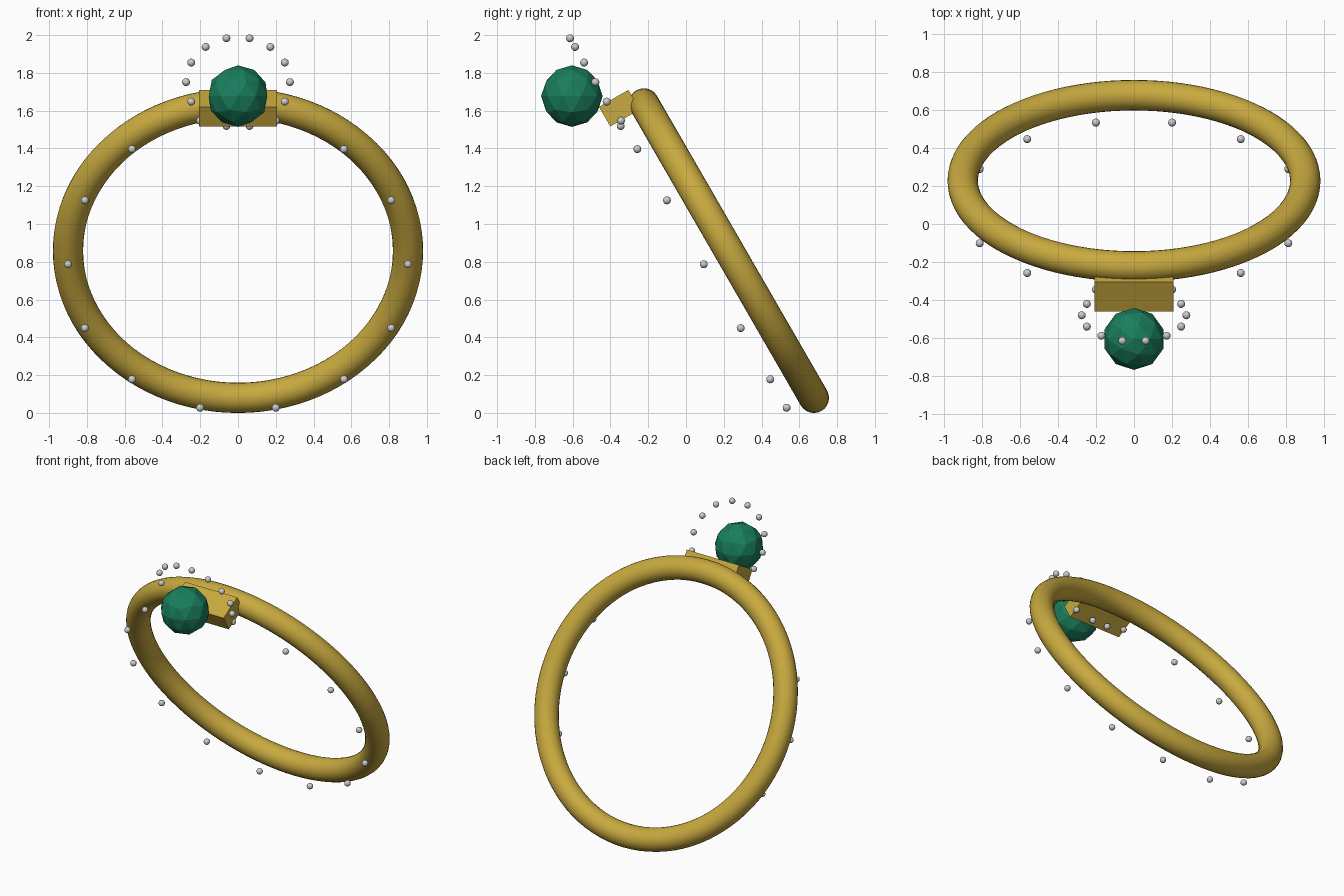
import bpy
from math import cos, sin, pi, radians
from mathutils import Matrix, Vector

if "Cube" in bpy.data.objects:
    bpy.data.objects.remove(bpy.data.objects["Cube"])

# Ring frame: local x = width, y = up along the ring, z = ring front
FRAME = Matrix.Translation((0, 0.227, 0.859)) @ Matrix.Rotation(radians(120), 4, 'X')


def material(name, rgb):
    m = bpy.data.materials.new(name)
    m.diffuse_color = (*rgb, 1)
    m.use_nodes = True
    m.node_tree.nodes["Principled BSDF"].inputs["Base Color"].default_value = m.diffuse_color
    return m


gold = material("gold", (0.58, 0.40, 0.05))
green = material("green", (0.01, 0.21, 0.11))


def finish(name, mat=None, smooth=False, at=(0, 0, 0), size=(1, 1, 1)):
    o = bpy.context.object
    o.name = name
    o.matrix_world = FRAME @ Matrix.Translation(at) @ Matrix.Diagonal((*size, 1))
    if mat:
        o.data.materials.append(mat)
    if smooth:
        bpy.ops.object.shade_smooth()
    return o


# Band
bpy.ops.mesh.primitive_torus_add(major_radius=0.9, minor_radius=0.08,
                                 major_segments=96, minor_segments=24)
finish("band", gold, True)

# Setting block
bpy.ops.mesh.primitive_cube_add(size=1)
finish("setting", gold, at=(0, 0.943, 0.125), size=(0.415, 0.12, 0.18))

# Faceted gem
bpy.ops.mesh.primitive_ico_sphere_add(subdivisions=2, radius=0.163)
gem = finish("gem", green)
gem.matrix_world = Matrix.Translation((0, -0.604, 1.677))


# Rings of small beads
def bead_circle(name, centre, radius, count=14):
    for i in range(count):
        a = 2 * pi * i / count
        bpy.ops.mesh.primitive_uv_sphere_add(radius=0.021, segments=16, ring_count=10)
        finish(f"{name}_{i + 1}", None, True,
               Vector(centre) + Vector((radius * cos(a), radius * sin(a), 0)))


bead_circle("band_bead", (0, 0.004, 0.151), 0.9)
bead_circle("gem_bead", (0, 1.126, 0.166), 0.275)
